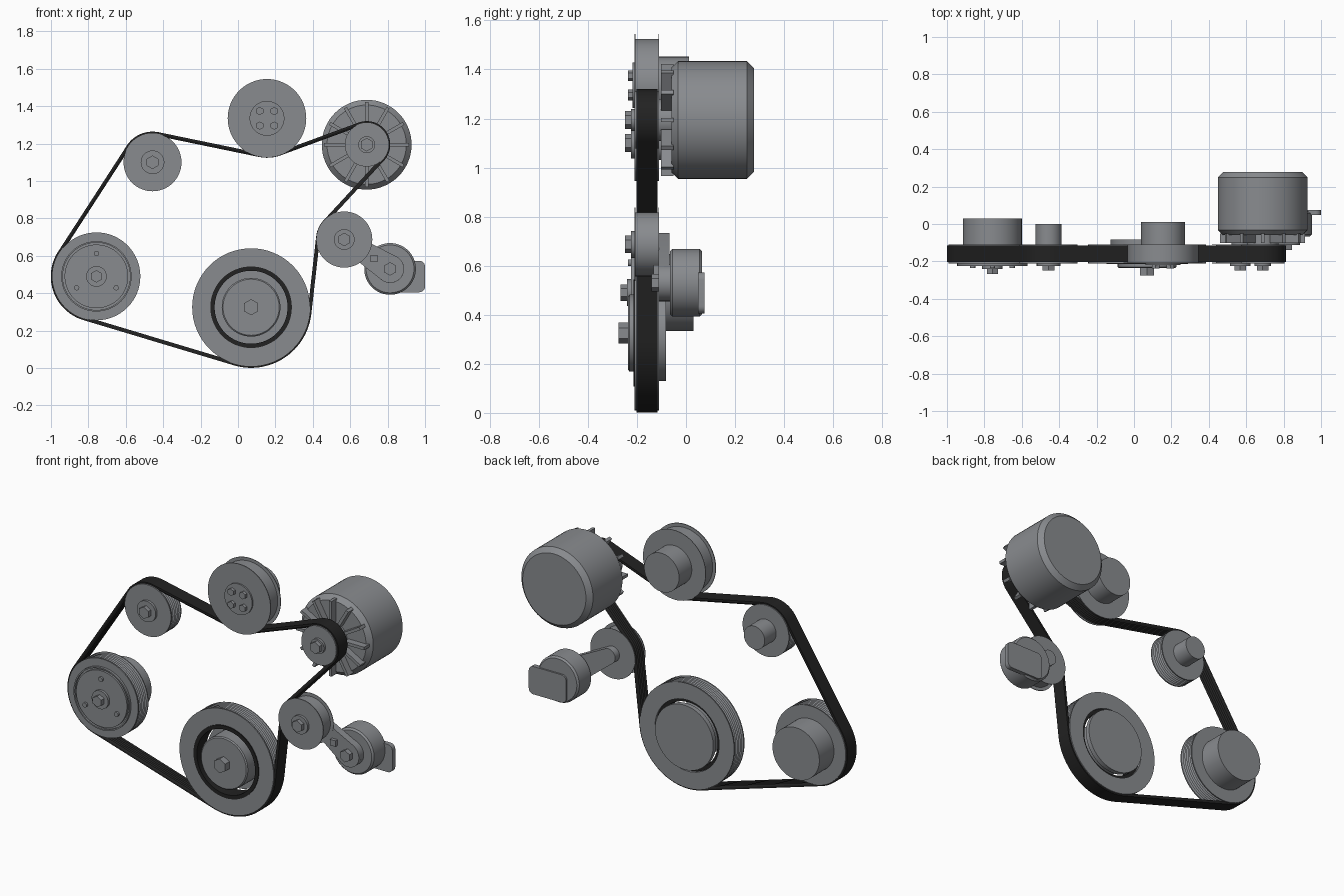
import bpy, bmesh, math
from mathutils import Vector, Matrix

if "Cube" in bpy.data.objects:
    bpy.data.objects.remove(bpy.data.objects["Cube"])


def material(name, rgb):
    m = bpy.data.materials.new(name)
    m.use_nodes = True
    m.diffuse_color = (*rgb, 1)
    m.node_tree.nodes["Principled BSDF"].inputs["Base Color"].default_value = (*rgb, 1)
    return m


METAL = material("grey metal", (0.25, 0.26, 0.275))
RUBBER = material("black rubber", (0.016, 0.016, 0.016))

FRONT, BACK = -0.21, -0.11          # pulley faces
RIBS, BELT_FRONT, BELT_BACK = 6, -0.202, -0.116
PITCH = (BELT_BACK - BELT_FRONT) / RIBS
BELT_T = 0.009                      # belt backing thickness


def finish(name, bm, x=0, z=0, mat=METAL, smooth=True):
    bmesh.ops.recalc_face_normals(bm, faces=bm.faces)
    me = bpy.data.meshes.new(name)
    bm.to_mesh(me)
    bm.free()
    me.materials.append(mat)
    ob = bpy.data.objects.new(name, me)
    bpy.context.collection.objects.link(ob)
    ob.location = (x, 0, z)
    if smooth:
        bpy.ops.object.select_all(action='DESELECT')
        ob.select_set(True)
        bpy.context.view_layer.objects.active = ob
        bpy.ops.object.shade_smooth_by_angle(angle=math.radians(30))
    return ob


def lathe(name, x, z, profile, mat=METAL, seg=64, closed=False):
    """Revolve (radius, y) points around the y axis."""
    bm = bmesh.new()
    vs = [bm.verts.new((0, y, r)) for r, y in profile]
    pairs = list(zip(vs, vs[1:])) + ([(vs[-1], vs[0])] if closed else [])
    es = [bm.edges.new(p) for p in pairs]
    bmesh.ops.spin(bm, geom=vs + es, cent=(0, 0, 0), axis=(0, 1, 0),
                   angle=2 * math.pi, steps=seg, use_duplicate=False)
    bmesh.ops.remove_doubles(bm, verts=bm.verts, dist=1e-5)
    return finish(name, bm, x, z, mat, seg > 8)


def disc(name, x, z, r, y0, y1, bevel=0.0, seg=64):
    prof = [(0, y0), (r - bevel, y0), (r, y0 + bevel), (r, y1 - bevel), (r - bevel, y1), (0, y1)]
    return lathe(name, x, z, prof, seg=seg)


def bolt(name, x, z, r, y0, y1):
    return disc(name, x, z, r, y0, y1, seg=6)


def box(name, size, loc, rot=None, round_y=0):
    bm = bmesh.new()
    bmesh.ops.create_cube(bm, size=1)
    bmesh.ops.scale(bm, vec=size, verts=bm.verts)
    if round_y:
        es = [e for e in bm.edges if abs(e.verts[0].co.y - e.verts[1].co.y) > 1e-4]
        bmesh.ops.bevel(bm, geom=es, offset=round_y, segments=6, affect='EDGES', profile=0.5)
    bmesh.ops.translate(bm, vec=loc, verts=bm.verts)
    if rot:
        bmesh.ops.rotate(bm, cent=(0, 0, 0), matrix=rot, verts=bm.verts)
    return bm


def ribbed_rim(r):
    """Outer profile of a multi-groove pulley, front to back."""
    pts = [(r, FRONT)]
    for i in range(RIBS):
        y = BELT_FRONT + i * PITCH
        pts += [(r, y), (r - 0.014, y + PITCH / 2)]
    return pts + [(r, BELT_BACK), (r, BACK)]


def smooth_rim(r, depth):
    return [(r, FRONT), (r, BELT_FRONT - 0.003), (r - depth, BELT_FRONT - 0.003),
            (r - depth, BELT_BACK + 0.003), (r, BELT_BACK + 0.003), (r, BACK)]


def solid(rim):
    return [(0, FRONT)] + rim + [(0, BACK)]


# x, z, rim radius, groove depth (0 = ribbed, belt wraps clockwise)
crank = (0.07, 0.325, 0.315, 0)
compressor = (-0.757, 0.49, 0.235, 0)
idler = (-0.457, 1.10, 0.155, 0)
pump = (0.155, 1.335, 0.21, 0.02)
alternator = (0.688, 1.194, 0.117, 0)
tensioner = (0.568, 0.687, 0.15, 0.02)

for name, p in (("compressor", compressor), ("idler", idler), ("pump", pump),
                ("alternator", alternator), ("tensioner", tensioner)):
    rim = smooth_rim(p[2], p[3]) if p[3] else ribbed_rim(p[2])
    lathe(name + "_pulley", p[0], p[1], solid(rim))

# Crank pulley: ribbed ring, rubber damper, hub with back plate
cx, cz = crank[:2]
lathe("crank_pulley", cx, cz, [(0.215, FRONT)] + ribbed_rim(crank[2]) + [(0.215, BACK)], closed=True)
lathe("crank_damper", cx, cz, [(0.195, -0.215), (0.218, -0.215), (0.218, -0.125), (0.195, -0.125)],
      RUBBER, closed=True)
lathe("crank_hub", cx, cz, [(0, -0.236), (0.15, -0.236), (0.157, -0.23), (0.157, -0.11),
                            (0.195, -0.11), (0.195, -0.082), (0, -0.082)])
bolt("crank_bolt", cx, cz, 0.043, -0.276, -0.23)

# Compressor clutch plate and body
ax, az = compressor[:2]
lathe("compressor_clutch", ax, az, [(0, -0.224), (0.17, -0.224), (0.17, -0.212), (0.18, -0.212),
                                    (0.18, -0.224), (0.188, -0.224), (0.188, -0.2), (0, -0.2)])
disc("compressor_body", ax, az, 0.157, BACK, 0.03)
disc("compressor_washer", ax, az, 0.055, -0.24, -0.22)
bolt("compressor_bolt", ax, az, 0.033, -0.268, -0.235)
for k in range(3):
    a = math.radians(90 + 120 * k)
    disc("clutch_rivet", ax + 0.122 * math.cos(a), az + 0.122 * math.sin(a), 0.014, -0.236, -0.22, seg=16)

# Idler
disc("idler_mount", idler[0], idler[1], 0.07, BACK, 0.0)

# Water pump hub, bolts and body
px, pz = pump[:2]
disc("pump_body", px, pz, 0.117, BACK, 0.012)
disc("pump_hub", px, pz, 0.093, -0.219, -0.2)
for sx in (-1, 1):
    for sz in (-1, 1):
        bolt("pump_bolt", px + sx * 0.039, pz + sz * 0.039, 0.022, -0.237, -0.215)

# Alternator housing, shaft and vent fins
lx, lz = alternator[:2]
disc("alternator_body", lx, lz, 0.24, -0.06, 0.277, 0.028)
disc("alternator_shaft", lx, lz, 0.085, BACK, -0.05)
for k in range(12):
    rot = Matrix.Rotation(math.radians(30 * k), 3, 'Y')
    finish("vent_fin", box("fin", (0.018, 0.05, 0.135), (0, -0.076, 0.16), rot), lx, lz, smooth=False)

# Washers and bolts shared by the plain pulleys
for name, p, w in (("idler", idler, 0.063), ("alternator", alternator, 0.045), ("tensioner", tensioner, 0.055)):
    disc(name + "_washer", p[0], p[1], w, -0.225, -0.2)
    bolt(name + "_bolt", p[0], p[1], 0.036, -0.249, -0.22)

# Tensioner arm, spring body and mount
tx, tz = 0.813, 0.53
bm = bmesh.new()
for x, z, r in ((tensioner[0], tensioner[1], 0.046), (tx, tz, 0.075)):
    for k in range(32):
        a = 2 * math.pi * k / 32
        for y in (-0.112, -0.068):
            bm.verts.new((x + r * math.cos(a), y, z + r * math.sin(a)))
bmesh.ops.convex_hull(bm, input=bm.verts)
finish("tensioner_arm", bm)
disc("tensioner_body", tx, tz, 0.138, -0.066, 0.066, 0.01)
disc("tensioner_neck", tx, tz, 0.075, -0.09, -0.05)
bolt("tensioner_pivot_bolt", tx, tz, 0.036, -0.14, -0.1)
finish("tensioner_lug", box("lug", (0.036, 0.03, 0.036), (0.727, -0.118, 0.585)), smooth=False)
finish("tensioner_mount", box("mount", (0.25, 0.028, 0.168), (0.875, 0.062, 0.489), round_y=0.03))

# Belt path: tangent lines and arcs around signed circles
route = []
for x, z, r, depth in (crank, compressor, idler, pump, alternator, tensioner):
    route.append((Vector((x, z)), -(r - depth + BELT_T) if depth else r))
angles = []
for (c1, s1), (c2, s2) in zip(route, route[1:] + route[:1]):
    d = c2 - c1
    angles.append(math.atan2(d.y, d.x) + math.asin((s2 - s1) / d.length))
path = []
for i, (c, s) in enumerate(route):
    turn = angles[i] - angles[i - 1]
    turn = -((-turn) % (2 * math.pi)) if s > 0 else turn % (2 * math.pi)
    steps = max(4, int(abs(turn) / 0.08))
    for k in range(steps + 1):
        t = angles[i - 1] + turn * k / steps
        n = Vector((math.sin(t), -math.cos(t)))
        path.append((c - s * n, n))

# Belt section: smooth back, V ribs on the inside
section = [(-BELT_T, BELT_BACK), (-BELT_T, BELT_FRONT)]
for i in range(RIBS):
    y = BELT_FRONT + i * PITCH
    section += [(0.001, y), (0.012, y + PITCH / 2)]
section.append((0.001, BELT_BACK))
bm = bmesh.new()
rings = [[bm.verts.new((p.x + n.x * o, y, p.y + n.y * o)) for o, y in section] for p, n in path]
for a, b in zip(rings, rings[1:] + rings[:1]):
    for j in range(len(section)):
        bm.faces.new((a[j - 1], a[j], b[j], b[j - 1]))
finish("drive_belt", bm, mat=RUBBER)
